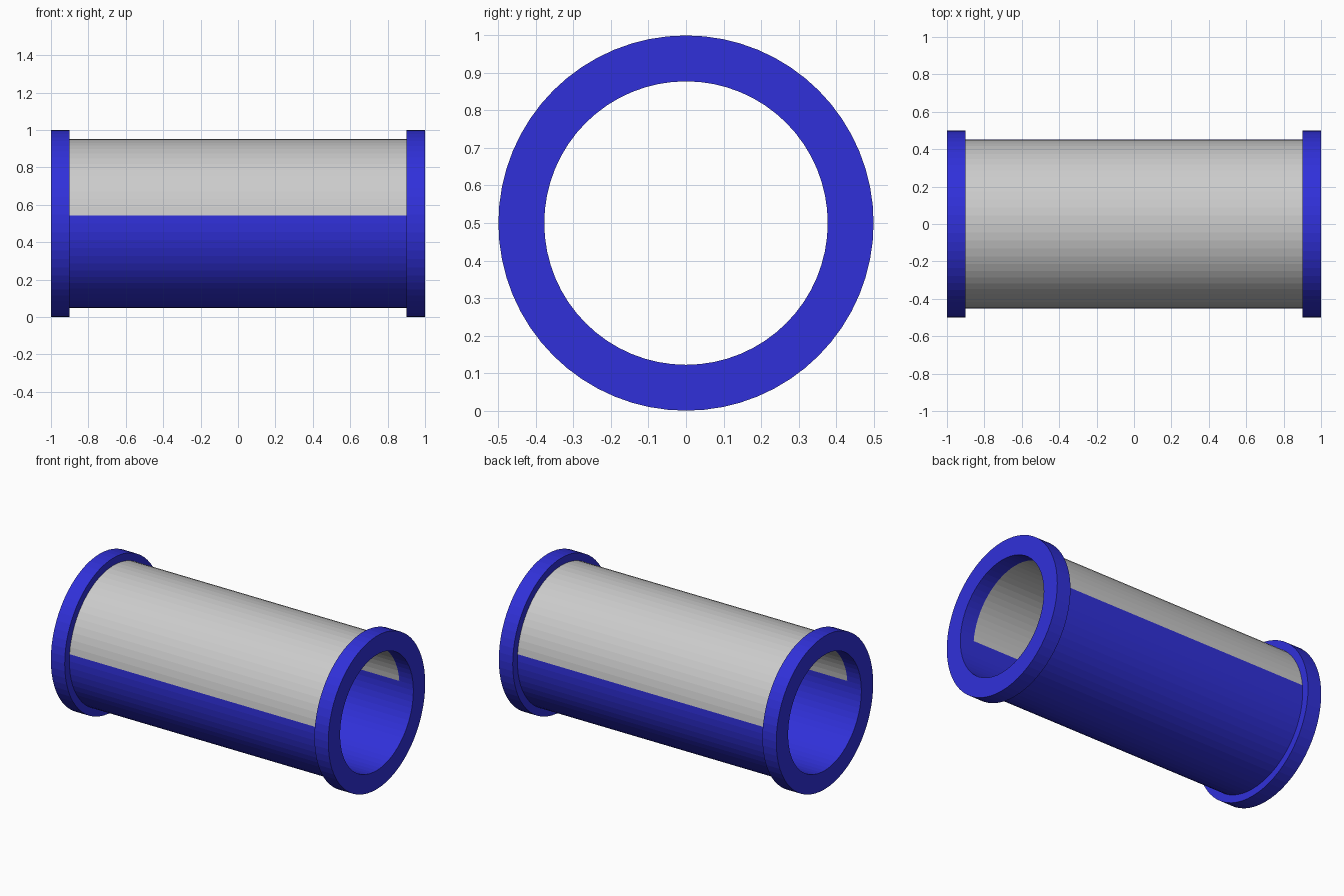
import bpy
from math import sin, cos, pi

if "Cube" in bpy.data.objects:
    bpy.data.objects.remove(bpy.data.objects["Cube"])

SIDES = 64
CENTRE_Z = 0.5
R_IN, R_BODY, R_FLANGE = 0.377, 0.451, 0.499

blue = bpy.data.materials.new("blue")
blue.diffuse_color = (0.03, 0.03, 0.7, 1)
blue.use_nodes = True
blue.node_tree.nodes["Principled BSDF"].inputs["Base Color"].default_value = blue.diffuse_color


def tube_part(name, r_out, x0, x1, first, count, mat=None):
    """Sweep a rectangular wall section around the x axis over `count` facets."""
    closed = count == SIDES
    section = [(x0, R_IN), (x1, R_IN), (x1, r_out), (x0, r_out)]
    rings = count if closed else count + 1
    verts, faces = [], []
    for i in range(rings):
        a = 2 * pi * (first + i) / SIDES
        verts += [(x, r * cos(a), CENTRE_Z + r * sin(a)) for x, r in section]
    for i in range(count):
        p, q = 4 * i, 4 * ((i + 1) % rings)
        for j in range(4):
            k = (j + 1) % 4
            faces.append((p + j, q + j, q + k, p + k))
    if not closed:
        n = 4 * count
        faces += [(0, 1, 2, 3), (n + 3, n + 2, n + 1, n)]
    mesh = bpy.data.meshes.new(name)
    mesh.from_pydata(verts, [], faces)
    if mat:
        mesh.materials.append(mat)
    obj = bpy.data.objects.new(name, mesh)
    bpy.context.collection.objects.link(obj)
    return obj


# End flanges
tube_part("left_flange", R_FLANGE, -1.0, -0.9, 0, SIDES, blue)
tube_part("right_flange", R_FLANGE, 0.9, 1.0, 0, SIDES, blue)

# Upper pane, starting one facet above the middle on each side
tube_part("upper_pane", R_BODY, -0.9, 0.9, 1, 30)

# Lower shell filling the rest of the tube
tube_part("lower_shell", R_BODY, -0.9, 0.9, 31, 34, blue)
